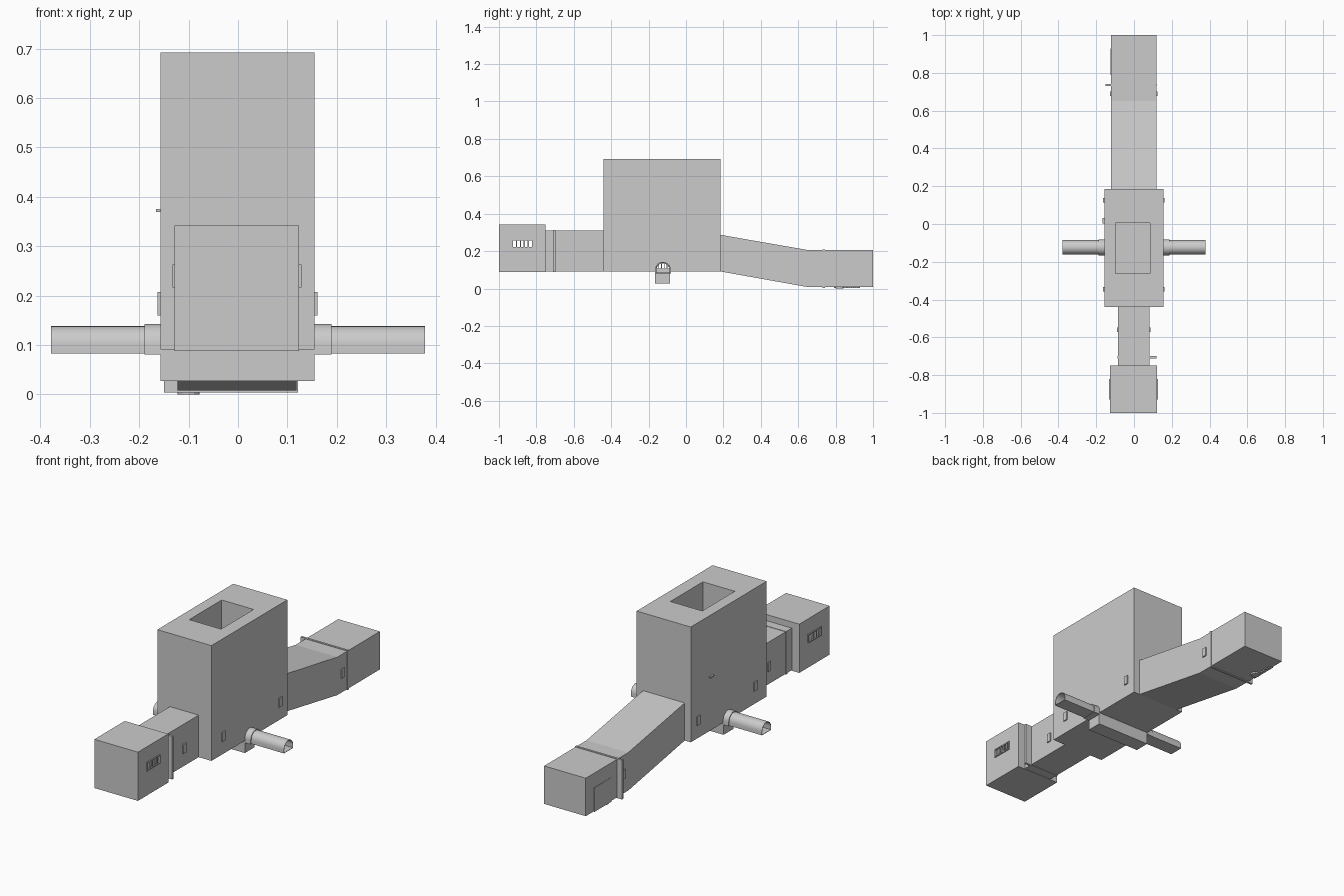
import bpy, bmesh, math

if "Cube" in bpy.data.objects:
    bpy.data.objects.remove(bpy.data.objects["Cube"])

T = 0.004  # wall thickness


def prism(name, outline, lo, hi, axis='x'):
    """Extrude a (y,z) outline along x, or an (x,y) outline along z."""
    bm = bmesh.new()
    place = (lambda p, d: (d, p[0], p[1])) if axis == 'x' else (lambda p, d: (p[0], p[1], d))
    a = [bm.verts.new(place(p, lo)) for p in outline]
    b = [bm.verts.new(place(p, hi)) for p in outline]
    n = len(outline)
    bm.faces.new(a)
    bm.faces.new(b)
    for i in range(n):
        bm.faces.new((a[i], a[(i + 1) % n], b[(i + 1) % n], b[i]))
    bmesh.ops.recalc_face_normals(bm, faces=bm.faces)
    me = bpy.data.meshes.new(name)
    bm.to_mesh(me)
    bm.free()
    ob = bpy.data.objects.new(name, me)
    bpy.context.collection.objects.link(ob)
    return ob


def box(name, x0, x1, y0, y1, z0, z1):
    return prism(name, [(y0, z0), (y1, z0), (y1, z1), (y0, z1)], x0, x1)


def cut(cutter, *targets):
    """Subtract a temporary cutter from every target, then remove it."""
    for ob in targets:
        m = ob.modifiers.new("cut", 'BOOLEAN')
        m.operation, m.solver, m.object = 'DIFFERENCE', 'EXACT', cutter
        bpy.context.view_layer.objects.active = ob
        bpy.ops.object.modifier_apply(modifier=m.name)
    bpy.data.objects.remove(cutter)


def shell(name, x0, x1, stations):
    """Hollow room from (y, floor, ceiling) stations."""
    def outline(s):
        return [(y, lo) for y, lo, hi in s] + [(y, hi) for y, lo, hi in reversed(s)]
    inner = [(y, lo + T, hi - T) for y, lo, hi in stations]
    inner[0] = (inner[0][0] + T,) + inner[0][1:]
    inner[-1] = (inner[-1][0] - T,) + inner[-1][1:]
    ob = prism(name, outline(stations), x0, x1)
    cut(prism("cutter", outline(inner), x0 + T, x1 - T), ob)
    return ob


def arch(r, base, cz=0.101, cy=-0.1235, n=14):
    top = [(cy + r * math.cos(math.pi * i / n), cz + r * math.sin(math.pi * i / n)) for i in range(n + 1)]
    return top + [(cy - r, base), (cy + r, base)]


# Rooms and passages
front_room = shell("front_room", -0.128, 0.123, [(-1, 0.088, 0.342), (-0.75, 0.088, 0.342)])
front_tunnel = shell("front_tunnel", -0.085, 0.081, [(-0.75, 0.091, 0.31), (-0.44, 0.091, 0.31)])
hall = shell("main_hall", -0.157, 0.155, [(-0.44, 0.091, 0.692), (0.185, 0.091, 0.692)])
rear_tunnel = shell("rear_tunnel", -0.122, 0.118,
                    [(0.185, 0.091, 0.287), (0.65, 0.008, 0.206), (1, 0.008, 0.206)])
trench = shell("water_trench", -0.157, 0.155, [(-0.165, 0.027, 0.091), (-0.085, 0.027, 0.091)])

# Doorways, trench mouth, roof opening and side arches
cut(box("cutter", -0.06, 0.056, -0.77, -0.42, 0.1, 0.26), front_room, front_tunnel, hall)
cut(box("cutter", -0.08, 0.078, 0.17, 0.2, 0.1, 0.26), hall, rear_tunnel)
cut(box("cutter", -0.153, 0.151, -0.161, -0.089, 0.04, 0.1), trench, hall)
cut(box("cutter", -0.098, 0.086, -0.262, 0.006, 0.66, 0.72), hall)
cut(prism("cutter", arch(0.034, 0.097), -0.2, 0.2), hall)

# Light shaft below the roof opening
shaft = box("light_shaft", -0.102, 0.09, -0.266, 0.01, 0.48, 0.688)
cut(box("cutter", -0.098, 0.086, -0.262, 0.006, 0.45, 0.72), shaft)
box("shaft_floor", -0.102, 0.09, -0.266, 0.01, 0.474, 0.48)
for i, (xa, xb, y0, y1) in enumerate([(-0.095, -0.06, 0.0, -0.25), (-0.065, -0.035, -0.01, -0.17),
                                      (-0.04, -0.015, -0.05, -0.26), (0.03, 0.0, -0.12, -0.25)]):
    prism("fallen_slat_%d" % i, [(xa, y0), (xa + 0.012, y0), (xb + 0.012, y1), (xb, y1)],
          0.48, 0.486, 'z')
prism("fallen_plate_upper", [(-0.005, -0.03), (0.065, -0.04), (0.05, -0.15)], 0.48, 0.486, 'z')
prism("fallen_plate_lower", [(0.03, -0.17), (0.075, -0.17), (0.06, -0.25), (0.02, -0.25)], 0.48, 0.486, 'z')

# Arched side pipes with collars and grilles, on both sides
for side, s in (("left", -1), ("right", 1)):
    wall = -0.157 if s < 0 else 0.155
    for part, r, base, end in (("pipe", 0.0375, 0.083, 0.378), ("pipe_collar", 0.042, 0.081, 0.189)):
        x0, x1 = sorted((wall, s * end))
        ob = prism(side + "_" + part, arch(r, base), x0, x1)
        inner_r, inner_base = (0.0355, 0.085) if part == "pipe" else (0.0365, 0.084)
        cut(prism("cutter", arch(inner_r, inner_base), x0 - 0.01, x1 + 0.01), ob)
        bpy.ops.object.select_all(action='DESELECT')
        ob.select_set(True)
        bpy.context.view_layer.objects.active = ob
        bpy.ops.object.shade_smooth_by_angle()
    for i in range(4):
        y = -0.1235 + (i - 1.5) * 0.015
        box("%s_pipe_bar_%d" % (side, i), wall - 0.003, wall + 0.003, y - 0.002, y + 0.002, 0.09, 0.134)
    box(side + "_pipe_crossbar", wall - 0.003, wall + 0.003, -0.158, -0.089, 0.09, 0.106)

    # Barred window in the front room
    fx = -0.128 if s < 0 else 0.123
    frame = box(side + "_window_frame", fx - 0.005, fx + 0.005, -0.93, -0.82, 0.217, 0.263)
    cut(box("cutter", fx - 0.02, fx + 0.02, -0.926, -0.824, 0.222, 0.258), frame, front_room)
    for i in range(4):
        y = -0.875 + (i - 1.5) * 0.021
        box("%s_window_bar_%d" % (side, i), fx - 0.004, fx + 0.004, y - 0.003, y + 0.003, 0.222, 0.258)

    # Small wall niches along the hall and tunnels
    for name, y, half, mid, z in (("hall_front", -0.345, 0.156, -0.001, 0.16),
                                  ("hall_rear", 0.125, 0.156, -0.001, 0.16),
                                  ("front_tunnel", -0.56, 0.083, -0.002, 0.16),
                                  ("rear_tunnel", 0.69, 0.12, -0.002, 0.085)):
        x = mid + s * half
        box("%s_%s_niche" % (side, name), x - 0.006, x + 0.006, y - 0.012, y + 0.012, z, z + 0.047)

# Sliding door slabs that poke out of the tunnels
box("front_sliding_door", -0.088, 0.118, -0.711, -0.699, 0.088, 0.312)
box("rear_sliding_door", -0.15, 0.121, 0.731, 0.742, 0.004, 0.209)

# Small wall ledge, rear side panel and floor stubs
box("hall_wall_ledge", -0.166, -0.15, 0.003, 0.033, 0.369, 0.375)
box("rear_side_panel", -0.1235, -0.118, 0.79, 0.93, 0.004, 0.13)
prism("floor_drain", [(-0.1 + 0.022 * math.cos(a * math.pi / 6), 0.82 + 0.022 * math.sin(a * math.pi / 6))
                      for a in range(12)], 0.0, 0.01, 'z')
for i in range(4):
    y = 0.86 + i * 0.02
    box("floor_stub_%d" % i, -0.12, -0.106, y - 0.005, y + 0.005, 0.002, 0.012)
